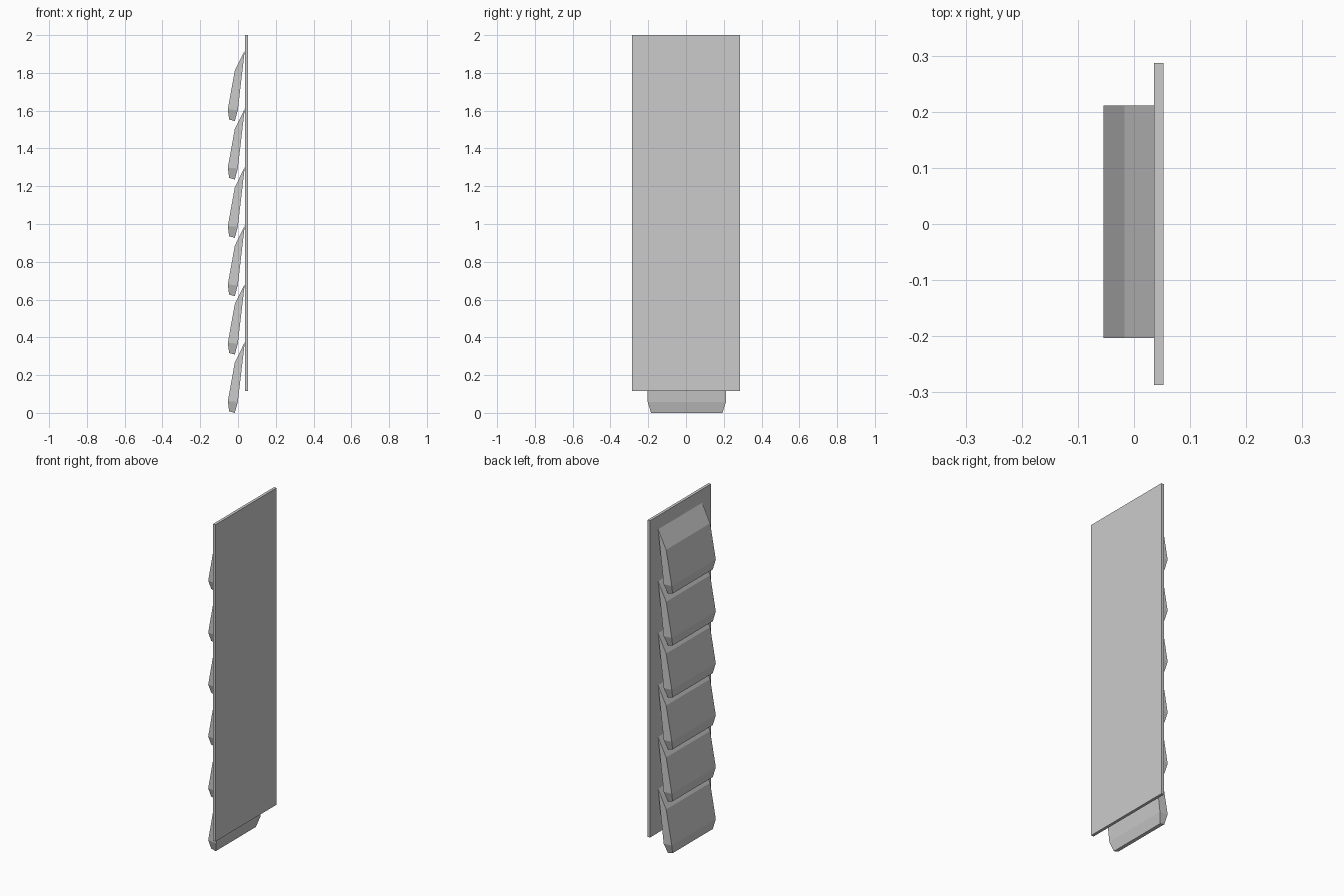
import bpy, bmesh

cube = bpy.data.objects.get("Cube")
if cube:
    bpy.data.objects.remove(cube, do_unlink=True)

# Plain grey finish
grey = bpy.data.materials.new("light_grey")
grey.use_nodes = True
colour = (0.6, 0.6, 0.6, 1)
grey.diffuse_color = colour
grey.node_tree.nodes["Principled BSDF"].inputs["Base Color"].default_value = colour


def add_object(name, bm):
    bmesh.ops.recalc_face_normals(bm, faces=bm.faces[:])
    mesh = bpy.data.meshes.new(name)
    bm.to_mesh(mesh)
    bm.free()
    mesh.materials.append(grey)
    obj = bpy.data.objects.new(name, mesh)
    bpy.context.collection.objects.link(obj)
    return obj


# Flat backing plate
bm = bmesh.new()
bmesh.ops.create_cube(bm, size=1)
bmesh.ops.scale(bm, vec=(0.017, 0.574, 1.885), verts=bm.verts)
bmesh.ops.translate(bm, vec=(0.0445, 0, 1.0575), verts=bm.verts)
add_object("backing_plate", bm)

# Slat side profile: (x, z, half width), narrowing at the bottom lip
PROFILE = [(0.036, 0.375, 0.207), (-0.017, 0.267, 0.207), (-0.054, 0.062, 0.207),
           (-0.047, 0.008, 0.189), (-0.017, 0.0, 0.189), (-0.001, 0.058, 0.207)]
CENTRE_Y = 0.004
STEP = 0.309


def add_slat(index):
    bm = bmesh.new()
    lift = index * STEP
    sides = [[bm.verts.new((x, CENTRE_Y + s * w, z + lift)) for x, z, w in PROFILE]
             for s in (-1, 1)]
    a, b = sides
    count = len(PROFILE)
    for i in range(count):
        j = (i + 1) % count
        bm.faces.new((a[i], a[j], b[j], b[i]))
    # Each end is an upright cheek plus the slanted lip below it
    for ring in sides:
        bm.faces.new((ring[0], ring[1], ring[2], ring[5]))
        bm.faces.new((ring[2], ring[3], ring[4], ring[5]))
    add_object(f"slat_{index + 1}", bm)


# Stack of overlapping slats
for n in range(6):
    add_slat(n)
